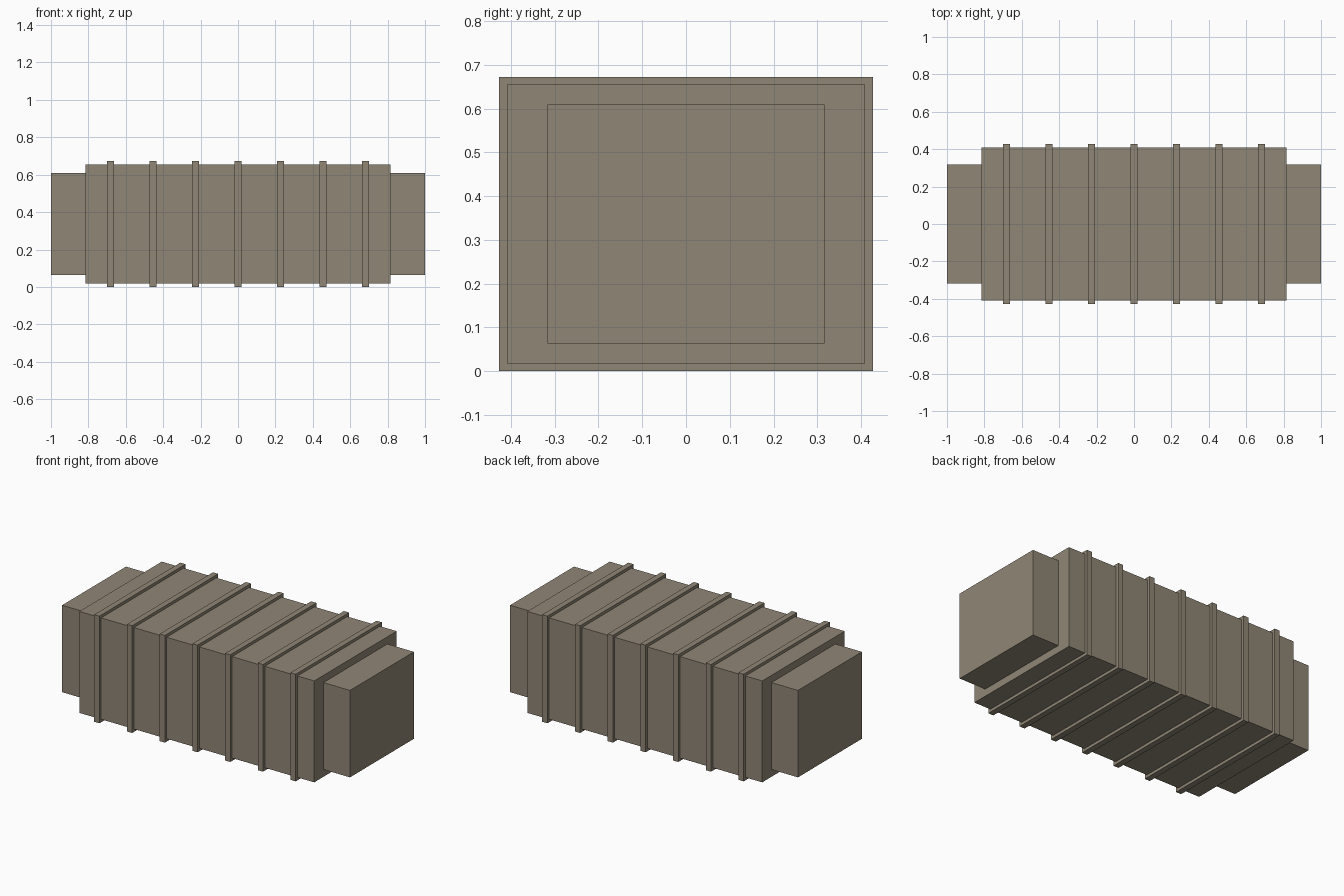
import bpy

if "Cube" in bpy.data.objects:
    bpy.data.objects.remove(bpy.data.objects["Cube"])

MID_Z = 0.3365

mat = bpy.data.materials.new("tan_metal")
mat.diffuse_color = (0.28, 0.24, 0.18, 1.0)
mat.use_nodes = True
mat.node_tree.nodes["Principled BSDF"].inputs["Base Color"].default_value = mat.diffuse_color


def box(name, x0, x1, half_y, half_z):
    """Box spanning x0..x1, centred on the long axis of the model."""
    bpy.ops.mesh.primitive_cube_add(size=1, location=((x0 + x1) / 2, 0, MID_Z))
    ob = bpy.context.object
    ob.name = name
    ob.scale = (x1 - x0, 2 * half_y, 2 * half_z)
    bpy.ops.object.transform_apply(location=False, rotation=False, scale=True)
    ob.data.materials.append(mat)
    return ob


# Main container body
box("body", -0.816, 0.816, 0.409, 0.3185)

# Smaller blocks at both ends
box("end_block_left", -1.0, -0.816, 0.317, 0.273)
box("end_block_right", 0.816, 1.0, 0.317, 0.273)

# Seven evenly spaced reinforcing bands
for i in range(7):
    x = (i - 3) * 0.2273
    box(f"band_{i + 1}", x - 0.018, x + 0.018, 0.427, MID_Z)
